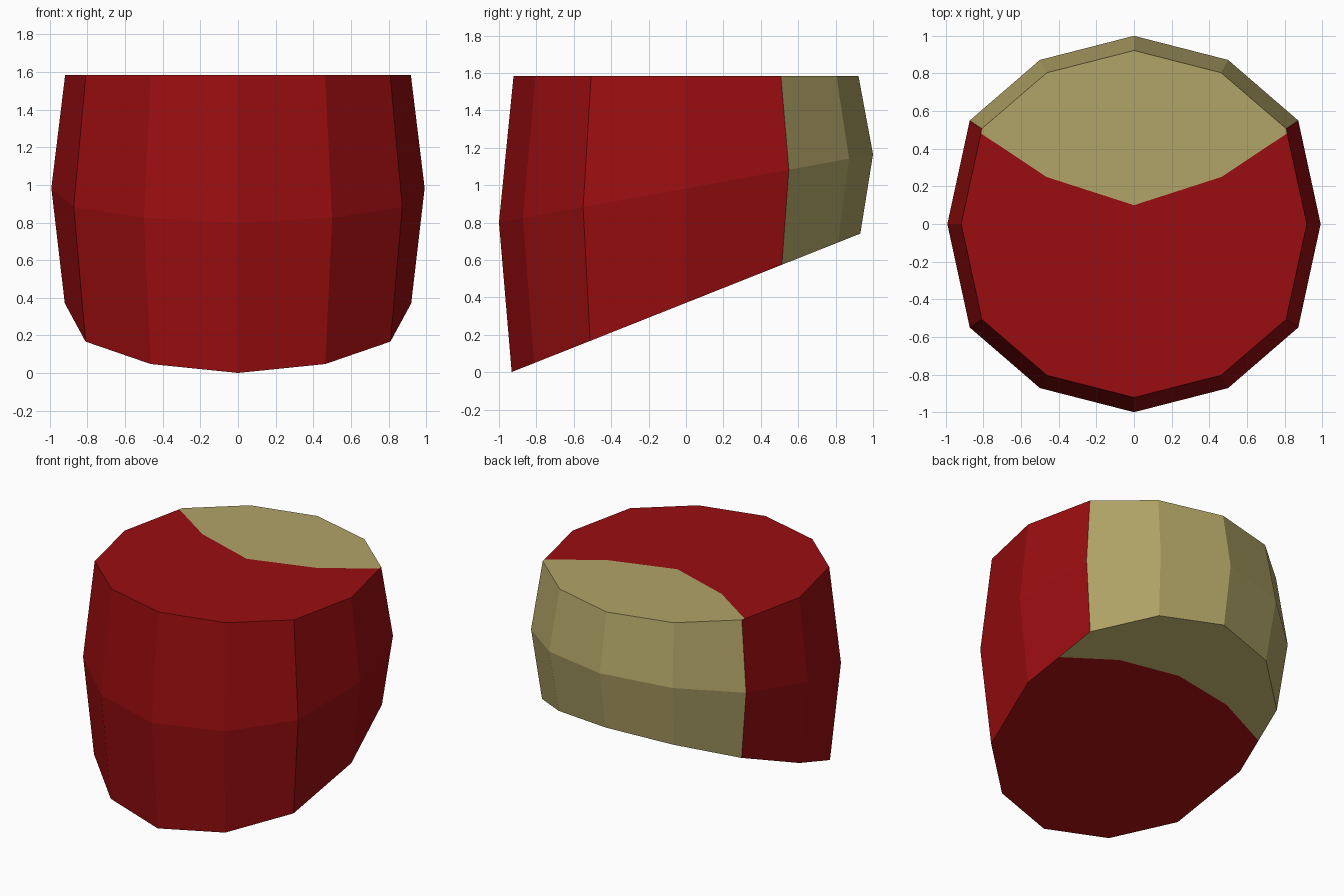
import bpy, bmesh

if "Cube" in bpy.data.objects:
    bpy.data.objects.remove(bpy.data.objects["Cube"])


def material(name, rgb):
    m = bpy.data.materials.new(name)
    m.diffuse_color = (*rgb, 1.0)
    m.use_nodes = True
    m.node_tree.nodes["Principled BSDF"].inputs["Base Color"].default_value = m.diffuse_color
    return m


red = material("dark red", (0.32, 0.004, 0.005))
tan = material("khaki tan", (0.44, 0.37, 0.135))

# Quarter outline of the twelve-sided barrel, mirrored to a full ring (counter-clockwise from +x)
right_half = [(0, -1), (0.5, -0.872), (0.873, -0.55), (0.992, 0),
              (0.873, 0.55), (0.5, 0.872), (0, 1)]
outline = right_half + [(-x, y) for x, y in right_half[-2:0:-1]]
N = len(outline)


def top_z(y):
    return 1.585


def mid_z(y):
    return 0.983 + 0.182 * y


def bottom_z(y):
    return 0.371 + 0.397 * y


bm = bmesh.new()


def ring(sx, sy, height):
    return [bm.verts.new((x * sx, y * sy, height(y * sy))) for x, y in outline]


bottom = ring(0.928, 0.932, bottom_z)
middle = ring(1, 1, mid_z)
top = ring(0.926, 0.922, top_z)


def face(verts, mat):
    f = bm.faces.new(verts)
    f.material_index = mat
    f.smooth = False


# Side panels: tan at the back, red elsewhere
for low, high in ((bottom, middle), (middle, top)):
    for i in range(N):
        j = (i + 1) % N
        back = min(outline[i][1], outline[j][1]) > 0.5
        face([low[i], low[j], high[j], high[i]], 1 if back else 0)


# End caps: each split into a red and a tan area along a bent seam
def cap(loop, height, t, seam):
    a = loop[4].co.lerp(loop[3].co, t)
    start = bm.verts.new(a)
    end = bm.verts.new((-a.x, a.y, a.z))
    inner = [bm.verts.new((x, y, height(y))) for x, y in seam]
    line = [start] + inner + [end]
    face(loop[4:9] + line[::-1], 1)
    face(loop[9:] + loop[:4] + line, 0)


cap(top, top_z, 0.05, [(0.465, 0.25), (0, 0.10), (-0.465, 0.25)])
cap(bottom, bottom_z, 0.5, [(0.465, 0.406), (0, 0.466), (-0.465, 0.406)])

# Point cap and side normals outward
bm.normal_update()
for f in bm.faces:
    c = f.calc_center_median()
    c.z -= 0.9
    if f.normal.dot(c) < 0:
        f.normal_flip()

mesh = bpy.data.meshes.new("barrel_segment")
bm.to_mesh(mesh)
bm.free()
mesh.materials.append(red)
mesh.materials.append(tan)
obj = bpy.data.objects.new("barrel_segment", mesh)
bpy.context.collection.objects.link(obj)
